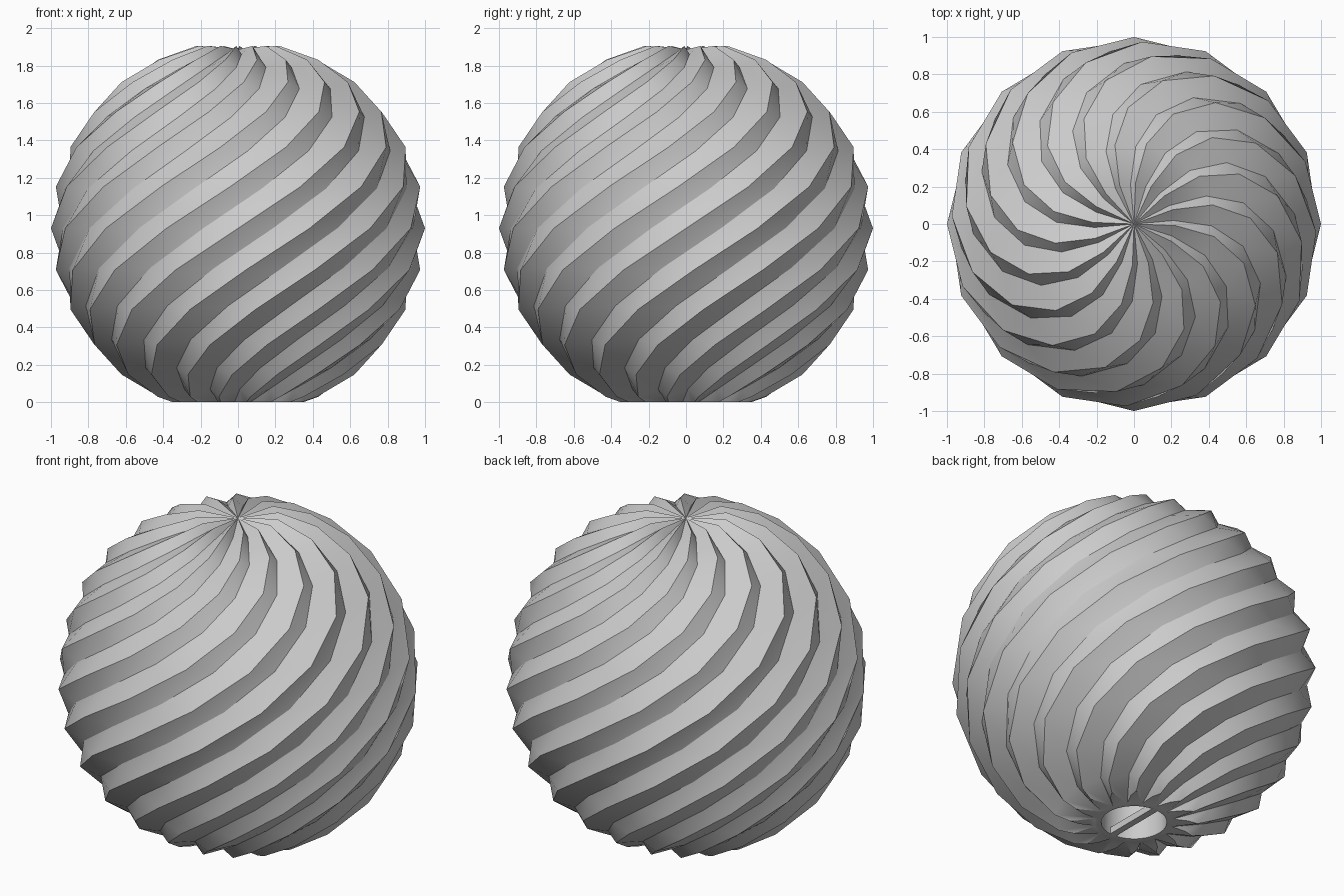
import bpy, bmesh, math
from mathutils import Vector

if "Cube" in bpy.data.objects:
    bpy.data.objects.remove(bpy.data.objects["Cube"], do_unlink=True)

RIBS = 16            # ridges around the ball
RINGS = 14           # latitude bands
VALLEY = 0.955       # groove radius, ridge radius is 1
CENTRE_Z = 0.93      # the ball is cut flat this far below its centre
TWIST = math.pi / 2  # turn per unit of height

grey = bpy.data.materials.new("plain_grey")
grey.use_nodes = True
colour = (0.6, 0.6, 0.6, 1)
grey.diffuse_color = colour
grey.node_tree.nodes["Principled BSDF"].inputs["Base Color"].default_value = colour


def add_object(name, bm):
    mesh = bpy.data.meshes.new(name)
    bmesh.ops.recalc_face_normals(bm, faces=bm.faces)
    bm.to_mesh(mesh)
    bm.free()
    mesh.materials.append(grey)
    obj = bpy.data.objects.new(name, mesh)
    bpy.context.collection.objects.link(obj)
    return obj


def star_point(ring, seg):
    # ridges on even segments, grooves on odd ones, twisted by height
    radius = VALLEY if seg % 2 else 1.0
    polar = math.pi * ring / RINGS
    z = radius * math.cos(polar)
    turn = math.pi * seg / RIBS + TWIST * z
    r = radius * math.sin(polar)
    return Vector((r * math.cos(turn), r * math.sin(turn), z + CENTRE_Z))


# Twisted ribbed ball
bm = bmesh.new()
count = RIBS * 2
rows = [[bm.verts.new(star_point(k, s)) for s in range(count)] for k in range(1, RINGS)]
top = bm.verts.new((0, 0, CENTRE_Z + VALLEY))
bottom = bm.verts.new((0, 0, CENTRE_Z - VALLEY))
for s in range(count):
    n = (s + 1) % count
    bm.faces.new((top, rows[0][s], rows[0][n]))
    bm.faces.new((bottom, rows[-1][n], rows[-1][s]))
    for a, b in zip(rows, rows[1:]):
        # split each quad along the ridge direction
        bm.faces.new((a[s], b[s], b[n]))
        bm.faces.new((a[s], b[n], a[n]))

# Flat star-shaped base
cut = bmesh.ops.bisect_plane(bm, geom=bm.verts[:] + bm.edges[:] + bm.faces[:],
                             plane_co=(0, 0, 0), plane_no=(0, 0, -1), clear_outer=True)
rim = [e for e in cut["geom_cut"] if isinstance(e, bmesh.types.BMEdge)]
bmesh.ops.contextual_create(bm, geom=rim)
ball = add_object("ribbed_ball", bm)

# Round recess in the base
bm = bmesh.new()
bmesh.ops.create_cone(bm, cap_ends=True, segments=48, radius1=0.18, radius2=0.18, depth=0.6)
cutter = add_object("recess_cutter", bm)
cutter.hide_render = True
mod = ball.modifiers.new("recess", 'BOOLEAN')
mod.operation = 'DIFFERENCE'
mod.solver = 'EXACT'
mod.object = cutter
bpy.context.view_layer.objects.active = ball
ball.select_set(True)
bpy.ops.object.modifier_apply(modifier=mod.name)
bpy.data.objects.remove(cutter, do_unlink=True)
bpy.ops.object.shade_smooth_by_angle(angle=math.radians(30))

# Hanging bar across the recess
bm = bmesh.new()
bmesh.ops.create_cube(bm, size=1)
bmesh.ops.scale(bm, vec=(0.04, 0.37, 0.04), verts=bm.verts)
bmesh.ops.translate(bm, vec=(0, 0, 0.02), verts=bm.verts)
add_object("hanging_bar", bm)
